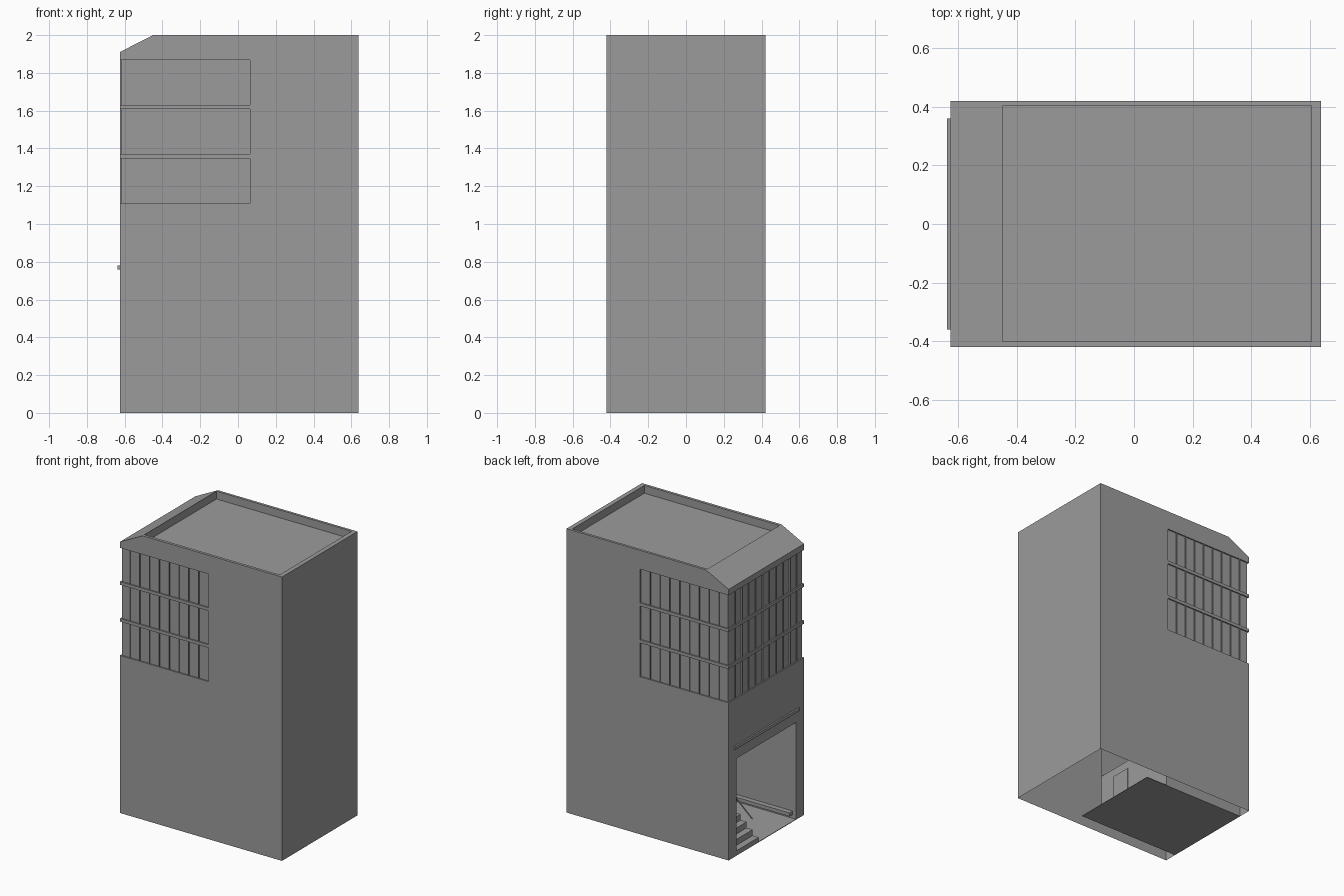
import bpy, bmesh
from mathutils import Vector

if "Cube" in bpy.data.objects:
    bpy.data.objects.remove(bpy.data.objects["Cube"])

X0, X1, Y = -0.626, 0.637, 0.42      # footprint
DEPTH = 0.009                        # window recess
HY = 0.33                            # hall half width

grey = bpy.data.materials.new("dark_grey")
grey.diffuse_color = (0.33, 0.33, 0.33, 1)
grey.use_nodes = True
grey.node_tree.nodes["Principled BSDF"].inputs["Base Color"].default_value = grey.diffuse_color


def make(name, bm, fix=True):
    if fix:
        bmesh.ops.recalc_face_normals(bm, faces=bm.faces[:])
    me = bpy.data.meshes.new(name)
    bm.to_mesh(me)
    bm.free()
    me.materials.append(grey)
    ob = bpy.data.objects.new(name, me)
    bpy.context.collection.objects.link(ob)
    return ob


def prism(name, pts, direction):
    bm = bmesh.new()
    face = bm.faces.new([bm.verts.new(p) for p in pts])
    res = bmesh.ops.extrude_face_region(bm, geom=[face])
    top = [v for v in res["geom"] if isinstance(v, bmesh.types.BMVert)]
    bmesh.ops.translate(bm, verts=top, vec=Vector(direction))
    edges = [e for e in bm.edges if e.is_boundary]
    if edges:
        bmesh.ops.holes_fill(bm, edges=edges)
    return make(name, bm)


def boxes(name, items):
    bm = bmesh.new()
    for x0, x1, y0, y1, z0, z1 in items:
        vs = bmesh.ops.create_cube(bm, size=1)["verts"]
        bmesh.ops.scale(bm, verts=vs, vec=(x1 - x0, y1 - y0, z1 - z0))
        bmesh.ops.translate(bm, verts=vs, vec=((x0 + x1) / 2, (y0 + y1) / 2, (z0 + z1) / 2))
    return make(name, bm)


def sheets(name, items):
    """Upright single-sided panels between two plan points."""
    bm = bmesh.new()
    for xa, ya, xb, yb, z0, z1 in items:
        bm.faces.new([bm.verts.new(p) for p in
                      ((xa, ya, z0), (xb, yb, z0), (xb, yb, z1), (xa, ya, z1))])
    return make(name, bm, False)


def cut(target, cutter):
    mod = target.modifiers.new("cut", "BOOLEAN")
    mod.operation = "DIFFERENCE"
    mod.solver = "EXACT"
    mod.object = cutter
    bpy.context.view_layer.objects.active = target
    bpy.ops.object.modifier_apply(modifier=mod.name)
    bpy.data.objects.remove(cutter, do_unlink=True)


# main tower with sloped front eave
profile = [(X0, 0), (X1, 0), (X1, 2), (-0.45, 2), (X0, 1.91)]
tower = prism("tower_body", [(x, -Y, z) for x, z in profile], (0, 2 * Y, 0))

# sunken roof and entrance hall
cut(tower, boxes("roof_cutter", [(-0.449, 0.605, -0.4, 0.402, 1.945, 2.1)]))
cut(tower, boxes("hall_cutter", [(-0.8, 0, -HY, HY, -0.1, 0.685)]))

# three window bands wrapping the street corner on three sides
bands = [(1.11, 1.348), (1.37, 1.608), (1.63, 1.868)]
XE = 0.063
xi, yi = X0 + DEPTH, Y - DEPTH
for z0, z1 in bands:
    ring = [(XE, -yi), (XE, -1), (-1, -1), (-1, 1), (XE, 1), (XE, yi), (xi, yi), (xi, -yi)]
    cut(tower, prism("band_cutter", [(x, y, z0) for x, y in ring], (0, 0, z1 - z0)))

# the tower is an open-bottomed shell: drop its underside and the hall's rear cap
bm = bmesh.new()
bm.from_mesh(tower.data)
drop = [f for f in bm.faces if all(abs(v.co.z) < 1e-4 for v in f.verts)
        or (all(abs(v.co.x) < 1e-4 for v in f.verts) and f.calc_center_median().z < 0.7)]
bmesh.ops.delete(bm, geom=drop, context="FACES")
bm.to_mesh(tower.data)
bm.free()

# thin window fins
fins = []
for z0, z1 in bands:
    for i in range(1, 9):
        x = X0 + (XE - X0) * i / 9
        fins += [(x, s * yi, x, s * Y, z0, z1) for s in (-1, 1)]
    for i in range(1, 11):
        y = -Y + 2 * Y * i / 11
        fins.append((xi, y, X0, y, z0, z1))
sheets("window_fins", fins)

# canopy strip above the entrance
boxes("entrance_ledge", [(-0.637, X0 + 0.002, -0.36, 0.36, 0.76, 0.78)])

# hall floor, running on behind the rear wall
boxes("hall_floor", [(X0, 0.165, -HY, HY, 0, 0.004)])

# low rear wall and its door
sheets("hall_rear_wall", [(0, HY, 0, -HY, 0, 0.36)])
boxes("rear_door", [(-0.006, 0.006, -0.2, -0.06, 0.004, 0.3)])

# entrance steps rising to a landing
boxes("entrance_steps", [(X0 + 0.047 * i, X0 + 0.047 * (i + 1) if i < 4 else -0.15,
                          0.085, HY, 0.002, 0.035 + 0.042 * i) for i in range(5)])

# slim stair handrail with posts
R = 0.003
rail = [(-0.58, 0.16), (-0.40, 0.32), (-0.15, 0.32), (-0.15, 0.314), (-0.397, 0.314), (-0.58, 0.152)]
prism("stair_handrail", [(x, 0.088, z) for x, z in rail], (0, 0.006, 0))
boxes("handrail_posts", [(x - R, x + R, 0.088, 0.094, zb, zt)
                         for x, zb, zt in ((-0.40, 0.2, 0.316), (-0.155, 0.2, 0.316))])

# low bench along the opposite wall
boxes("wall_bench", [(-0.6, -0.05, -HY, -0.295, 0.03, 0.055)])
